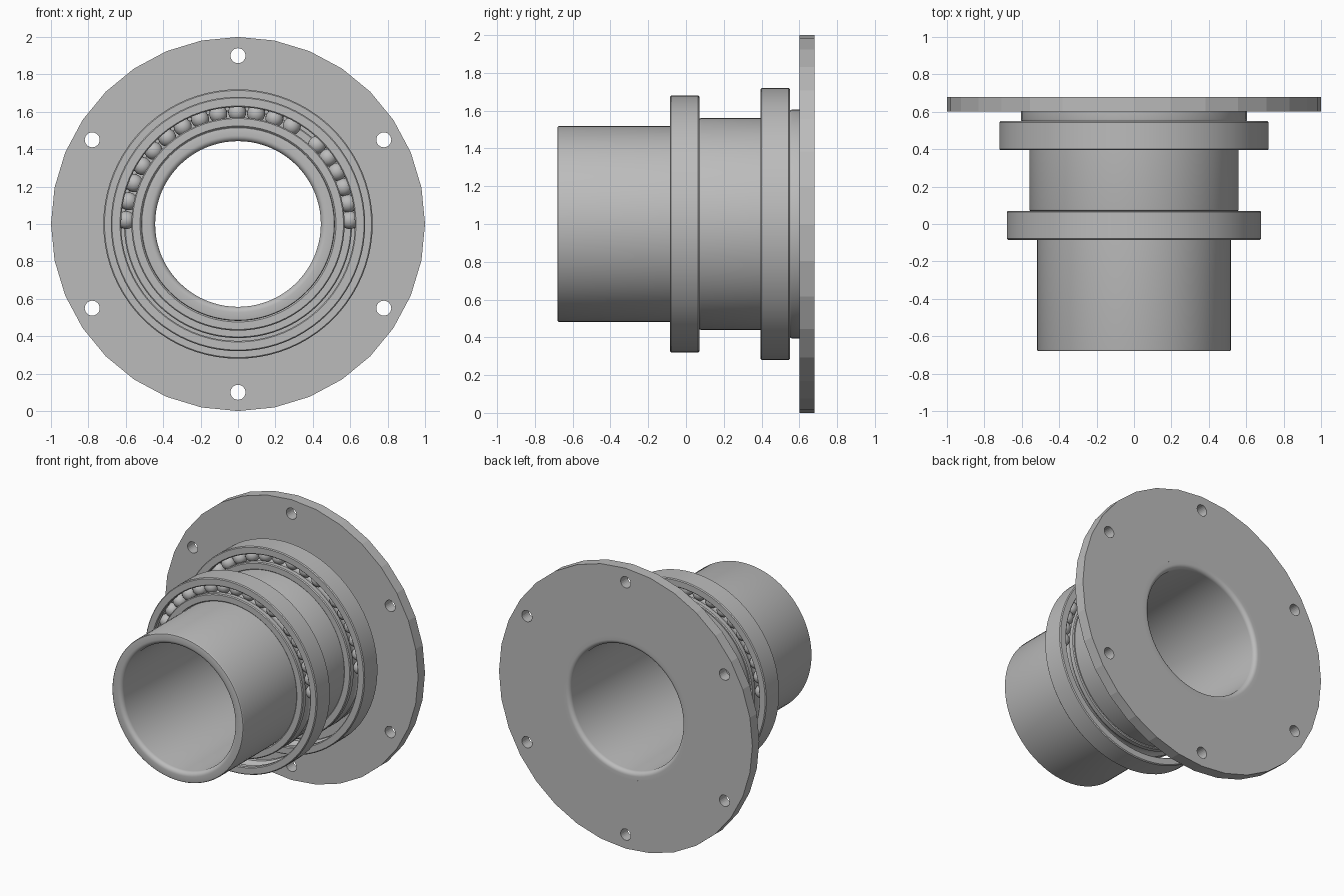
import bpy, bmesh, math
from mathutils import Matrix, Vector
from math import sin, cos, pi, radians

if "Cube" in bpy.data.objects:
    bpy.data.objects.remove(bpy.data.objects["Cube"])

steel = bpy.data.materials.new("grey_steel")
GREY = (0.5, 0.5, 0.5, 1)
steel.diffuse_color = GREY
steel.use_nodes = True
steel.node_tree.nodes["Principled BSDF"].inputs["Base Color"].default_value = GREY

AXIS_Z = 1.0  # height of the hub axis


def finish(name, bm, smooth=True):
    bmesh.ops.recalc_face_normals(bm, faces=bm.faces[:])
    mesh = bpy.data.meshes.new(name)
    bm.to_mesh(mesh)
    bm.free()
    mesh.materials.append(steel)
    obj = bpy.data.objects.new(name, mesh)
    bpy.context.collection.objects.link(obj)
    bpy.ops.object.select_all(action='DESELECT')
    obj.select_set(True)
    bpy.context.view_layer.objects.active = obj
    if smooth:
        bpy.ops.object.shade_smooth_by_angle(angle=radians(30))
    return obj


def lathe(name, profile, sides=80, smooth=True):
    """Spin a closed (radius, y) profile around the hub axis."""
    bm = bmesh.new()
    rings = []
    for i in range(sides):
        a = 2 * pi * i / sides
        rings.append([bm.verts.new((r * cos(a), y, AXIS_Z + r * sin(a))) for r, y in profile])
    n = len(profile)
    for i in range(sides):
        p, q = rings[i], rings[(i + 1) % sides]
        for j in range(n):
            k = (j + 1) % n
            bm.faces.new((p[j], p[k], q[k], q[j]))
    return finish(name, bm, smooth)


def arc(r, y, size, start, end, steps=6):
    """Points on a small arc in the (radius, y) plane, angles in degrees."""
    return [(r + size * cos(radians(start + (end - start) * i / steps)),
             y + size * sin(radians(start + (end - start) * i / steps)))
            for i in range(steps + 1)]


# Stepped hub tube with rounded rims
BORE, FRONT, BACK = 0.443, -0.68, 0.68
SHAFT, SEAT, SHOULDER = 0.518, 0.56, 0.605
BEV, FIL = 0.008, 0.03
hub_profile = (
    arc(BORE + FIL, FRONT + FIL, FIL, 180, 270)
    + arc(SHAFT - BEV, FRONT + BEV, BEV, 270, 360, 3)
    + [(SHAFT, 0.07)]
    + arc(SEAT - BEV, 0.07 + BEV, BEV, 270, 360, 3)
    + [(SEAT, 0.55)]
    + arc(SHOULDER - BEV, 0.55 + BEV, BEV, 270, 360, 3)
    + [(SHOULDER, 0.61), (0.5, 0.61), (0.5, BACK)]
    + arc(BORE + FIL, BACK - FIL, FIL, 90, 180)
)
lathe("hub_tube", hub_profile)

# Mounting flange with six bolt holes
flange = lathe("flange", [(0.5, 0.602), (1.0, 0.602), (1.0, BACK), (0.5, BACK)], 32, False)
bm = bmesh.new()
for i in range(6):
    a = radians(30 + 60 * i)
    place = (Matrix.Translation((0.9 * cos(a), 0.64, AXIS_Z + 0.9 * sin(a)))
             @ Matrix.Rotation(pi / 2, 4, 'X'))
    bmesh.ops.create_cone(bm, cap_ends=True, segments=24, radius1=0.04, radius2=0.04,
                          depth=0.3, matrix=place)
cutter = finish("bolt_hole_cutter", bm, False)
cutter.hide_render = True
cut = flange.modifiers.new("bolt_holes", 'BOOLEAN')
cut.operation = 'DIFFERENCE'
cut.solver = 'EXACT'
cut.object = cutter
bpy.context.view_layer.objects.active = flange
bpy.ops.object.modifier_apply(modifier=cut.name)
bpy.data.objects.remove(cutter)

# Balls fill only the upper half of each bearing, with one short gap
BALL_ANGLES = [178 - 9.73 * i for i in range(13)] + [45 - 8.6 * i for i in range(6)]
BALL, HALF = 0.048, 0.0775


def bearing(name, mid, bore):
    """Inner race, outer race and balls around a seat of the given radius."""
    pitch = bore + 0.0795
    lo, hi = mid - HALF, mid + HALF
    inner, gap_in, gap_out, outer = bore, pitch - 0.0275, pitch + 0.0275, bore + 0.162
    b = 0.006

    lathe(name + "_inner_race",
          [(inner, lo + b), (inner + b, lo), (gap_in - b, lo), (gap_in, lo + b)]
          + arc(pitch, mid, BALL + 0.001, 235, 125, 8)
          + [(gap_in, hi - b), (gap_in - b, hi), (inner + b, hi), (inner, hi - b)])
    lathe(name + "_outer_race",
          [(outer, lo + b), (outer - b, lo), (gap_out + b, lo), (gap_out, lo + b)]
          + arc(pitch, mid, BALL + 0.001, -55, 55, 8)
          + [(gap_out, hi - b), (gap_out + b, hi), (outer - b, hi), (outer, hi - b)])

    bm = bmesh.new()
    for deg in BALL_ANGLES:
        a = radians(deg)
        spot = Vector((pitch * cos(a), mid, AXIS_Z + pitch * sin(a)))
        bmesh.ops.create_uvsphere(bm, u_segments=20, v_segments=12, radius=BALL,
                                  matrix=Matrix.Translation(spot))
    finish(name + "_balls", bm)


bearing("front_bearing", -0.007, SHAFT)
bearing("rear_bearing", 0.472, SEAT - 0.002)
